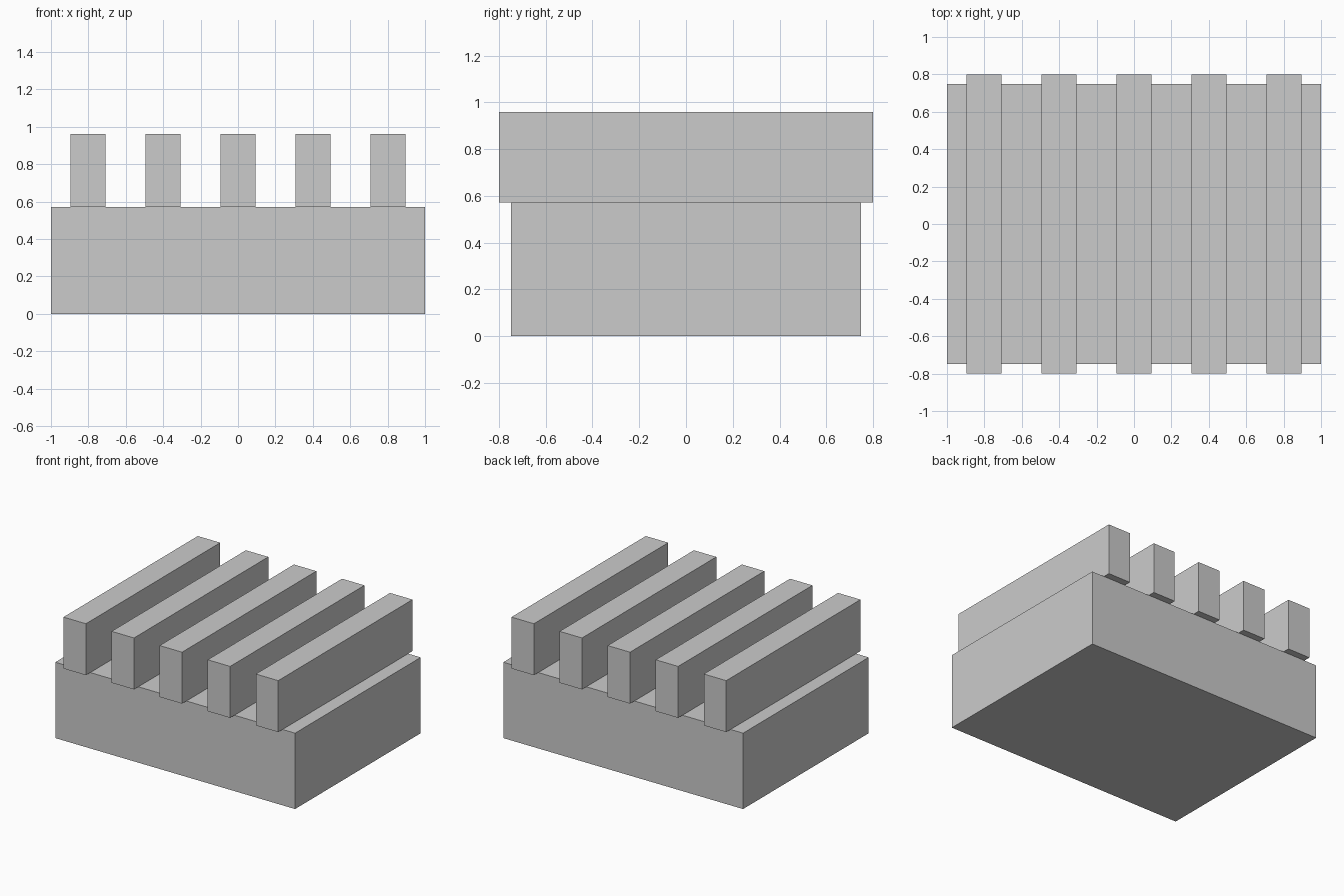
import bpy

cube = bpy.data.objects.get("Cube")
if cube:
    bpy.data.objects.remove(cube, do_unlink=True)

# One plain grey for everything
grey = bpy.data.materials.new("plain_grey")
grey.use_nodes = True
colour = (0.6, 0.6, 0.6, 1)
grey.diffuse_color = colour
grey.node_tree.nodes["Principled BSDF"].inputs["Base Color"].default_value = colour


def box(name, size, x, bottom):
    """Box of the given size, standing at height bottom."""
    bpy.ops.mesh.primitive_cube_add(size=1, location=(x, 0, bottom + size[2] / 2))
    obj = bpy.context.object
    obj.name = name
    obj.scale = size
    bpy.ops.object.transform_apply(location=False, rotation=False, scale=True)
    obj.data.materials.append(grey)
    return obj


BASE_HEIGHT = 0.572
BAR_PITCH = 0.401

# Solid base block
box("base_block", (2, 1.496, BASE_HEIGHT), 0, 0)

# Evenly spaced bars overhanging the base at front and back
for i in range(5):
    box(f"bar_{i + 1}", (0.187, 1.6, 0.388), (i - 2) * BAR_PITCH, BASE_HEIGHT)
